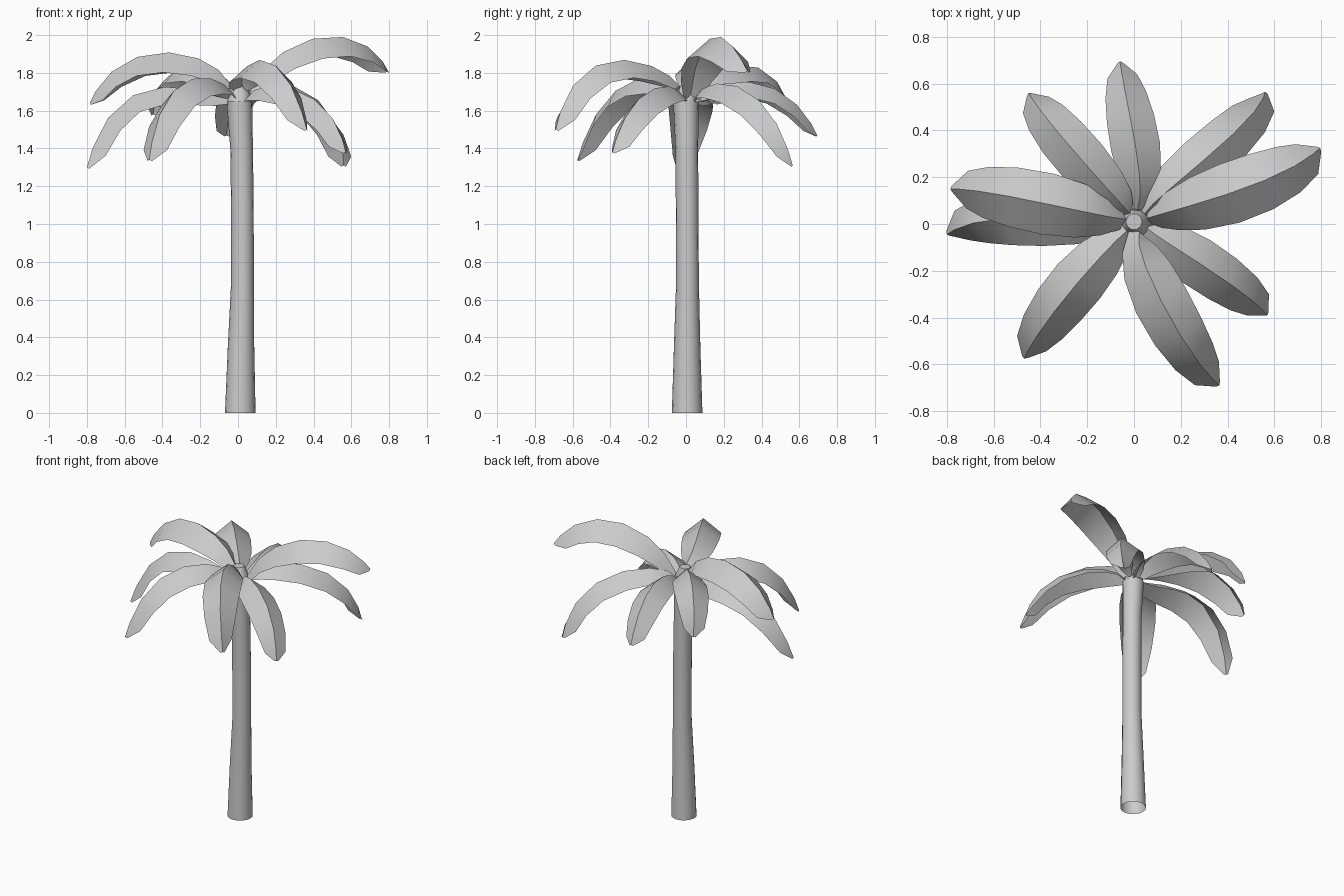
import bpy, bmesh, math
from mathutils import Vector

cube = bpy.data.objects.get("Cube")
if cube:
    bpy.data.objects.remove(cube)

grey = bpy.data.materials.new("plain_grey")
grey.use_nodes = True
colour = (0.6, 0.6, 0.6, 1)
grey.diffuse_color = colour
grey.node_tree.nodes["Principled BSDF"].inputs["Base Color"].default_value = colour


def make_object(name, bm, angle):
    bmesh.ops.recalc_face_normals(bm, faces=bm.faces)
    mesh = bpy.data.meshes.new(name)
    bm.to_mesh(mesh)
    bm.free()
    mesh.materials.append(grey)
    ob = bpy.data.objects.new(name, mesh)
    bpy.context.collection.objects.link(ob)
    bpy.ops.object.select_all(action='DESELECT')
    ob.select_set(True)
    bpy.context.view_layer.objects.active = ob
    bpy.ops.object.shade_smooth_by_angle(angle=math.radians(angle))
    return ob


def tube(name, rings, sides=16):
    """Tube through rings of (x, y, z, radius), open below and capped on top."""
    bm = bmesh.new()
    loops = []
    for x, y, z, r in rings:
        loops.append([bm.verts.new((x + r * math.cos(a), y + r * math.sin(a), z))
                      for a in (math.tau * i / sides for i in range(sides))])
    for low, high in zip(loops, loops[1:]):
        for i in range(sides):
            j = (i + 1) % sides
            bm.faces.new((low[i], low[j], high[j], high[i]))
    bm.faces.new(loops[-1])
    return make_object(name, bm, 40)


# Half width of a leaf along its midrib
WIDTHS = [(0, .045), (.15, .085), (.3, .116), (.48, .132),
          (.66, .128), (.82, .11), (.94, .08), (1, .014)]
KNOTS = (0, .35, .7, 1)
DOWN = Vector((0, 0, -1))


def midrib(points, t):
    """Cubic that passes through the four points at the knots."""
    total = Vector((0, 0, 0))
    for i, p in enumerate(points):
        weight = math.prod((t - k) / (KNOTS[i] - k) for k in KNOTS if k != KNOTS[i])
        total += p * weight
    return total


def leaf(name, scale, root_height, inner, outer, tip):
    """Folded leaf whose midrib arcs from the crown to the tip."""
    out = Vector((inner[0], inner[1], 0)).normalized()
    root = Vector((.01, .01, root_height)) + out * .045
    points = [root, Vector(inner), Vector(outer), Vector(tip)]
    bm = bmesh.new()
    rows = []
    for t, w in WIDTHS:
        w *= scale
        p = midrib(points, t)
        along = (midrib(points, t + .02) - midrib(points, t - .02)).normalized()
        side = along.cross(DOWN).normalized()
        # Sides hang between square to the midrib and straight down
        hang = (side.cross(along) * -1).normalized()
        if hang.z > 0:
            hang = -hang
        hang = (hang + DOWN * .6).normalized()
        rows.append([bm.verts.new(p + side * (s * w) + hang * (abs(s) * w * .8))
                     for s in (-1, 0, 1)])
    for a, b in zip(rows, rows[1:]):
        for i in range(2):
            bm.faces.new((a[i], a[i + 1], b[i + 1], b[i]))
    return make_object(name, bm, 35)


# Trunk and the small bud at its crown
tube("trunk", [(.012, .006, 0, .081), (.016, .006, .35, .07), (.024, .008, .7, .06),
               (.023, .006, 1.1, .06), (.019, .004, 1.4, .06), (.007, 0, 1.65, .068)])
tube("crown_bud", [(.006, 0, 1.64, .066), (.008, .005, 1.69, .055), (.0, .01, 1.74, .035)], 10)

# Leaves: width scale, root height, then inner point, outer point and tip of each midrib
LEAVES = {
    "leaf_left_high": (1, 1.68, (.28, .09, 1.935), (.59, .2, 1.983), (.795, .325, 1.81)),
    "leaf_back_left": (.82, 1.67, (.2, .19, 1.745), (.45, .41, 1.63), (.56, .565, 1.31)),
    "leaf_back": (.8, 1.67, (.02, .24, 1.75), (-.025, .5, 1.7), (-.06, .695, 1.47)),
    "leaf_back_right": (.82, 1.71, (-.14, .18, 1.82), (-.34, .41, 1.815), (-.45, .56, 1.58)),
    "leaf_right_high": (1, 1.73, (-.25, .06, 1.89), (-.57, .125, 1.87), (-.785, .15, 1.64)),
    "leaf_right_low": (.9, 1.67, (-.27, .02, 1.72), (-.59, .02, 1.66), (-.8, -.045, 1.3)),
    "leaf_front_right": (.88, 1.69, (-.17, -.17, 1.775), (-.36, -.4, 1.68), (-.47, -.575, 1.34)),
    "leaf_front": (.9, 1.73, (.065, -.22, 1.85), (.22, -.51, 1.82), (.365, -.69, 1.5)),
    "leaf_front_left": (.82, 1.67, (.19, -.11, 1.73), (.43, -.27, 1.64), (.57, -.39, 1.38)),
}
for name, shape in LEAVES.items():
    leaf(name, *shape)
